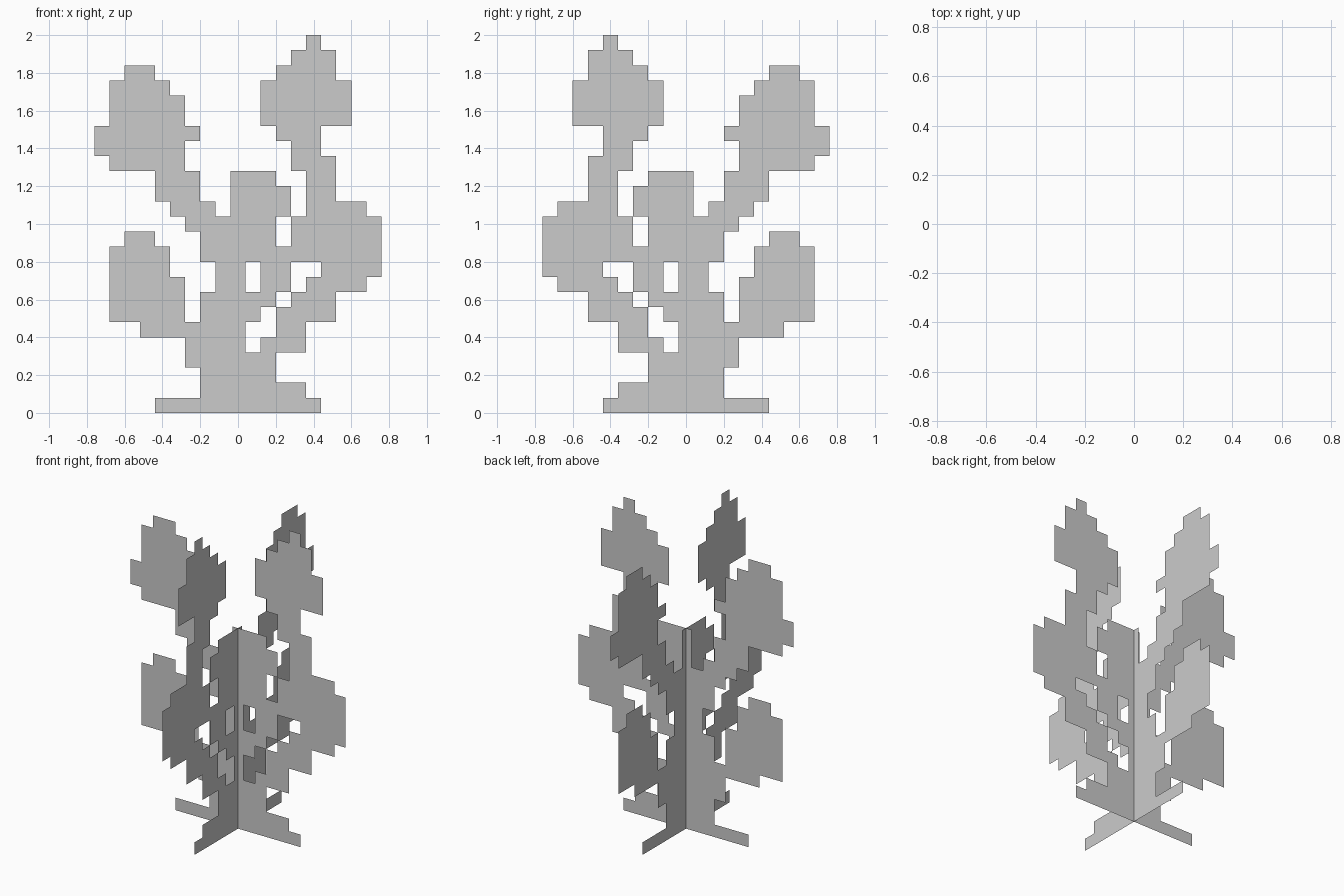
import bpy, bmesh
from math import pi

if "Cube" in bpy.data.objects:
    bpy.data.objects.remove(bpy.data.objects["Cube"])

# Two identical flat stepped cut-outs crossing at the vertical axis.
S = 0.08      # size of one step
HALF = 9.5    # half the width, in steps

# Each part: first row above the ground, then the (left, right) span of each row upwards
PARTS = {
    "roots": (0, [(4, 15), (7, 14)]),
    "trunk": (2, [(7, 12)] * 2 + [(7, 10)] * 2 + [(7, 11), (7, 12)] + [(8, 10)] * 2
              + [(7, 13)] + [(7, 12)] * 2 + [(9, 13)] * 2 + [(9, 12)]),
    "inner_twig": (8, [(11, 13)] * 2),
    "lower_left_stem": (3, [(6, 7)] * 2 + [(3, 7)]),
    "lower_left_leaf": (6, [(1, 6)] * 3 + [(1, 5)] * 2 + [(2, 4)]),
    "right_branch": (4, [(11, 14), (12, 14), (12, 16), (13, 16)]),
    "right_leaf": (8, [(14, 18), (15, 19)] + [(13, 19)] * 3 + [(14, 18)]),
    "upper_right_stem": (14, [(14, 16)] * 2 + [(13, 16), (13, 15), (12, 15)]),
    "upper_right_leaf": (19, [(11, 17)] * 3 + [(12, 16), (13, 16), (14, 15)]),
    "upper_left_branch": (12, [(6, 7), (5, 8)] + [(4, 7)] * 2),
    "upper_left_leaf": (16, [(1, 6), (0, 6), (0, 7)] + [(1, 6)] * 2 + [(1, 5), (2, 4)]),
}


def stepped_sheet(name, start, spans):
    """Flat sheet in the xz plane made of welded square cells."""
    bm = bmesh.new()
    for row, (left, right) in enumerate(spans, start):
        for col in range(left, right):
            corners = ((col, row), (col + 1, row), (col + 1, row + 1), (col, row + 1))
            bm.faces.new([bm.verts.new(((c - HALF) * S, 0, r * S)) for c, r in corners])
    bmesh.ops.remove_doubles(bm, verts=bm.verts[:], dist=0.001)
    mesh = bpy.data.meshes.new(name)
    bm.to_mesh(mesh)
    bm.free()
    return mesh


# Each part once facing front, once turned a quarter so +x points to -y
for name, (start, spans) in PARTS.items():
    mesh = stepped_sheet(name, start, spans)
    for plane, angle in (("front", 0), ("side", -pi / 2)):
        ob = bpy.data.objects.new(f"{plane}_{name}", mesh)
        ob.rotation_euler.z = angle
        bpy.context.collection.objects.link(ob)
